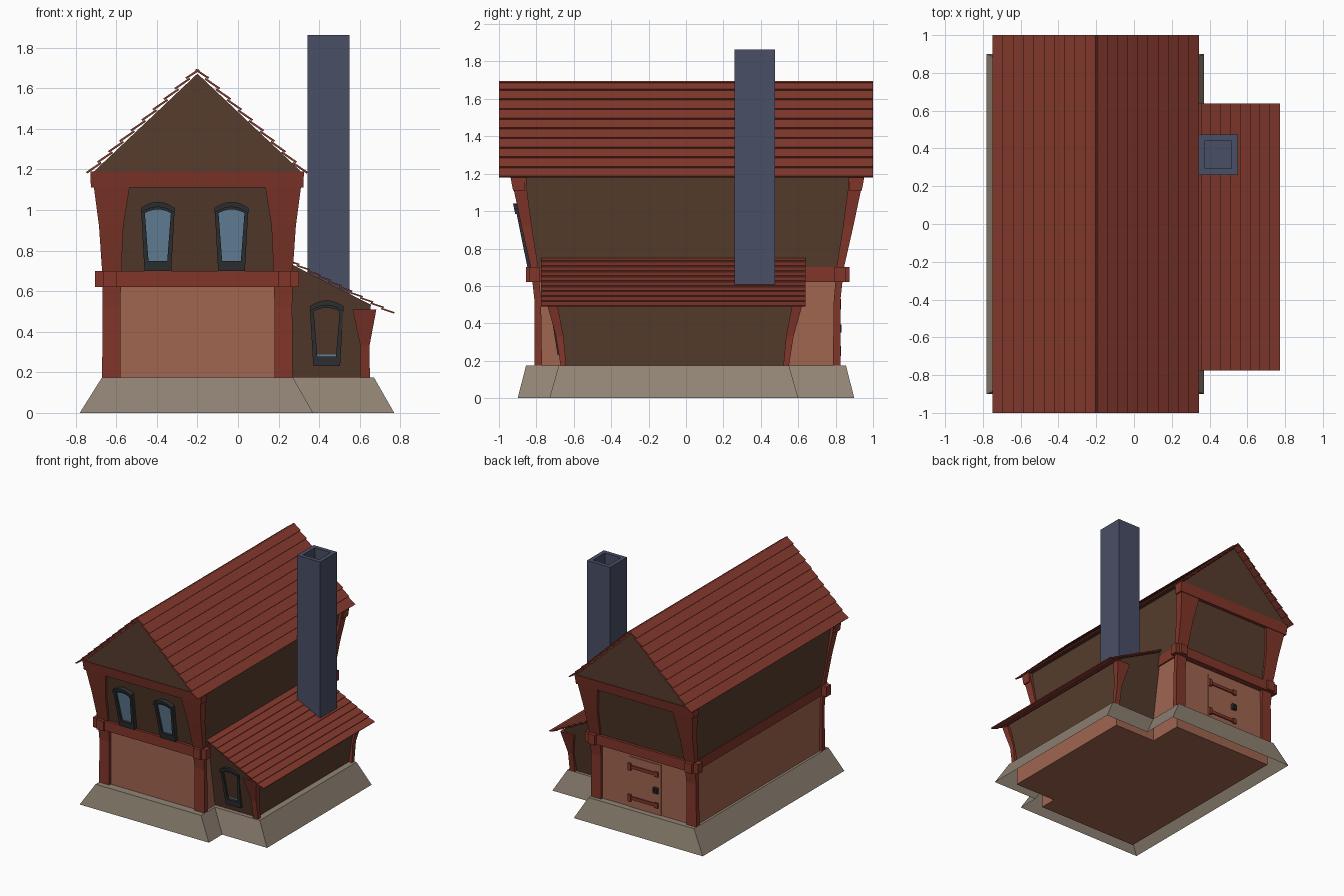
import bpy, bmesh, math

if "Cube" in bpy.data.objects:
    bpy.data.objects.remove(bpy.data.objects["Cube"])


def mat(name, r, g, b):
    m = bpy.data.materials.new(name)
    lin = [(c / 255 / 12.92) if c < 10 else ((c / 255 + 0.055) / 1.055) ** 2.4 for c in (r, g, b)]
    m.diffuse_color = (*lin, 1)
    m.use_nodes = True
    m.node_tree.nodes["Principled BSDF"].inputs["Base Color"].default_value = m.diffuse_color
    return m


PLASTER = mat("clay plaster", 160, 102, 80)
TIMBER = mat("red timber", 130, 54, 42)
ROOF = mat("roof red", 134, 58, 46)
BROWN = mat("dark brown boards", 87, 60, 45)
STONE = mat("foundation stone", 144, 131, 116)
BRICK = mat("chimney slate blue", 73, 78, 102)
GLASS = mat("window glass", 104, 136, 160)
FRAME = mat("charcoal frame", 47, 49, 51)


def mesh(name, verts, faces, material, fix=True):
    me = bpy.data.meshes.new(name)
    me.from_pydata(verts, [], faces)
    if fix:
        bm = bmesh.new()
        bm.from_mesh(me)
        bmesh.ops.recalc_face_normals(bm, faces=bm.faces)
        bm.to_mesh(me)
        bm.free()
    me.materials.append(material)
    ob = bpy.data.objects.new(name, me)
    bpy.context.collection.objects.link(ob)
    return ob


def loft(name, rings, material, mx=None, my=None):
    """Stack of rectangles (x0, x1, y0, y1, z [, z at x1]); mx, my mirror by sum - value."""
    v, f = [], []
    for r in rings:
        x0, x1, y0, y1, z = r[:5]
        w = r[5] if len(r) > 5 else z
        v += [(x0, y0, z), (x1, y0, w), (x1, y1, w), (x0, y1, z)]
    for k in range(len(rings) - 1):
        for i in range(4):
            j = (i + 1) % 4
            f.append((4 * k + i, 4 * k + j, 4 * k + 4 + j, 4 * k + 4 + i))
    n = len(v)
    f += [(0, 1, 2, 3), (n - 4, n - 3, n - 2, n - 1)]
    if mx is not None:
        v = [(mx - a, b, c) for a, b, c in v]
    if my is not None:
        v = [(a, my - b, c) for a, b, c in v]
    return mesh(name, v, f, material)


def box(name, x0, x1, y0, y1, z0, z1, material, **k):
    return loft(name, [(x0, x1, y0, y1, z0), (x0, x1, y0, y1, z1)], material, **k)


def prism(name, pts, y0, y1, material):
    """Extrude an (x, z) outline along y."""
    n = len(pts)
    v = [(x, y0, z) for x, z in pts] + [(x, y1, z) for x, z in pts]
    f = [tuple(range(n)), tuple(range(n, 2 * n))]
    f += [(i, (i + 1) % n, n + (i + 1) % n, n + i) for i in range(n)]
    return mesh(name, v, f, material)


# Foundation: open sloped skirt with a flat ledge up to the walls
def ell(x0, x1, x2, y0, y1, y2, y3, z):
    return [(x0, y0, z), (x1, y0, z), (x1, y1, z), (x2, y1, z),
            (x2, y2, z), (x1, y2, z), (x1, y3, z), (x0, y3, z)]


fv = (ell(-0.78, 0.37, 0.77, -0.9, -0.73, 0.6, 0.9, 0)
      + ell(-0.67, 0.27, 0.67, -0.855, -0.68, 0.55, 0.855, 0.175)
      + ell(-0.65, 0.25, 0.62, -0.79, -0.65, 0.53, 0.805, 0.175))
ff = [(8 * k + i, 8 * k + (i + 1) % 8, 8 * k + 8 + (i + 1) % 8, 8 * k + 8 + i)
      for k in (0, 1) for i in range(8)]
mesh("foundation", fv, ff, STONE, fix=False)

# Main walls
MX, MY, EY = -0.4, 0.015, -0.12      # mirror sums: main x, main y, extension y
box("lower_walls", -0.65, 0.25, -0.79, 0.805, 0.0, 0.66, PLASTER)
loft("upper_walls", [(-0.65, 0.25, -0.80, 0.815, 0.62),
                     (-0.695, 0.295, -0.915, 0.93, 1.19)], BROWN)
prism("gable", [(-0.715, 1.185), (0.315, 1.185), (-0.2, 1.672)], -0.935, 0.95, BROWN)

# Flared corner posts
post = [(0.18, 0.27, -0.81, -0.77, 0.17), (0.18, 0.267, -0.81, -0.775, 0.52),
        (0.175, 0.27, -0.83, -0.79, 0.70), (0.165, 0.285, -0.88, -0.825, 0.92),
        (0.135, 0.31, -0.92, -0.85, 1.11), (0.13, 0.32, -0.935, -0.855, 1.19)]
for sx, mx in (("right", None), ("left", MX)):
    for sy, my in (("front", None), ("back", MY)):
        loft(f"{sy}_{sx}_post", post, TIMBER, mx, my)
    box(f"{sx}_middle_beam", 0.2, 0.262, -0.855, 0.875, 0.62, 0.70, TIMBER, mx=mx)
for sy, my in (("front", None), ("back", MY)):
    box(f"{sy}_middle_beam", -0.705, 0.30, -0.838, -0.78, 0.62, 0.70, TIMBER, my=my)
    loft(f"{sy}_top_beam", [(-0.725, 0.322, -0.925, -0.86, 1.11),
                            (-0.728, 0.325, -0.94, -0.86, 1.19)], TIMBER, my=my)


# Overlapping plank roofs
def planks(name, xa, za, xb, zb, n, y0, y1, lift, thick):
    L = math.hypot(xb - xa, zb - za)
    nx, nz = (za - zb) / L, abs(xb - xa) / L
    if xb < xa:
        nx = -nx
    v, f = [], []
    for k in range(n):
        t0, t1 = max(0, (k - 0.15) / n), (k + 1) / n
        a = (xa + (xb - xa) * t0, za + (zb - za) * t0)
        b = (xa + (xb - xa) * t1, za + (zb - za) * t1)
        quad = []
        for p, h in ((a, 0), (b, lift), (b, lift + thick), (a, thick)):
            h -= thick + lift * 0.5
            quad.append((p[0] + nx * h, p[1] + nz * h))
        o = len(v)
        v += [(x, y0, z) for x, z in quad] + [(x, y1, z) for x, z in quad]
        f += [(o, o + 1, o + 2, o + 3), (o + 4, o + 5, o + 6, o + 7)]
        f += [(o + i, o + (i + 1) % 4, o + 4 + (i + 1) % 4, o + 4 + i) for i in range(4)]
    mesh(name, v, f, ROOF)


planks("right_roof", -0.2, 1.70, 0.34, 1.182, 10, -1, 1, 0.014, 0.01)
planks("left_roof", -0.2, 1.70, -0.745, 1.182, 10, -1, 1, 0.014, 0.01)
planks("extension_roof", 0.25, 0.757, 0.77, 0.492, 10, -0.775, 0.638, 0.01, 0.008)

# Side extension
box("extension_base", 0.2, 0.62, -0.65, 0.53, 0.0, 0.176, PLASTER)
loft("extension_walls", [(0.2, 0.62, -0.645, 0.525, 0.17),
                         (0.2, 0.655, -0.74, 0.62, 0.765, 0.533)], BROWN)
epost = [(0.605, 0.65, -0.67, -0.64, 0.17), (0.603, 0.648, -0.695, -0.655, 0.33),
         (0.565, 0.682, -0.745, -0.69, 0.51, 0.51)]
loft("extension_front_post", epost, TIMBER)
loft("extension_back_post", epost, TIMBER, my=EY)

# Chimney with an open flue
o, i = (0.342, 0.55, 0.26, 0.475), (0.375, 0.517, 0.293, 0.442)
loft("chimney", [(*o, 0.56), (*o, 1.863), (*i, 1.863), (*i, 1.65)], BRICK)


# Tapered arched windows following the leaning walls
def outline(cx, wb, wt, z0, z1, rise):
    pts = [(cx - wb, z0), (cx + wb, z0)]
    for k in range(7):
        u = 1 - k / 3
        pts.append((cx + wt * u, z1 + rise * (1 - u * u)))
    return pts


def window(name, cx, z0, wall, h):
    out = outline(cx, 0.066, 0.083, z0, z0 + h - 0.03, 0.03)
    inn = outline(cx, 0.046, 0.064, z0 + 0.048, z0 + h - 0.055, 0.018)
    n = len(out)
    at = lambda pts, d: [(x, wall(z) - d, z) for x, z in pts]
    v = at(out, -0.02) + at(out, 0.032) + at(inn, 0.032) + at(inn, 0.008)
    f = [(n * k + a, n * k + (a + 1) % n, n * k + n + (a + 1) % n, n * k + n + a)
         for k in range(3) for a in range(n)]
    f += [tuple(range(n)), tuple(range(3 * n, 4 * n))]
    mesh(name + "_frame", v, f, FRAME)
    mesh(name + "_glass", at(inn, 0.012), [tuple(range(n))], GLASS, fix=False)
    # raised arch cap over the frame
    cap = out[2:]
    low = [(x, z - 0.025) for x, z in cap][::-1]
    loop = cap + low
    m = len(loop)
    v = at(loop, 0.01) + at(loop, 0.04)
    f = [(a, (a + 1) % m, m + (a + 1) % m, m + a) for a in range(m)]
    f += [(q + a, q + a + 1, q + m - 2 - a, q + m - 1 - a) for q in (0, m) for a in range(6)]
    mesh(name + "_cap", v, f, FRAME)


main_wall = lambda z: -0.80 - 0.115 * (z - 0.62) / 0.57
side_wall = lambda z: -0.645 - 0.16 * (z - 0.17)
window("left_window", -0.395, 0.70, main_wall, 0.34)
window("right_window", -0.032, 0.70, main_wall, 0.34)
window("extension_window", 0.437, 0.23, side_wall, 0.325)

# Back door with strap hinges and a ring latch
box("door", -0.345, -0.06, 0.80, 0.812, 0.176, 0.58, PLASTER)
for nm, z in (("upper", 0.49), ("lower", 0.24)):
    box(nm + "_hinge", -0.31, -0.065, 0.81, 0.822, z, z + 0.025, TIMBER)
    box(nm + "_hinge_pin", -0.085, -0.06, 0.81, 0.83, z - 0.015, z + 0.04, TIMBER)
    box(nm + "_hinge_tip", -0.325, -0.295, 0.81, 0.826, z - 0.008, z + 0.033, TIMBER)
for nm, b in (("top", (-0.325, -0.285, 0.385, 0.395)), ("bottom", (-0.325, -0.285, 0.35, 0.36)),
              ("inner", (-0.295, -0.285, 0.35, 0.395)), ("outer", (-0.325, -0.315, 0.35, 0.395))):
    box("latch_" + nm, b[0], b[1], 0.81, 0.832, b[2], b[3], FRAME)
